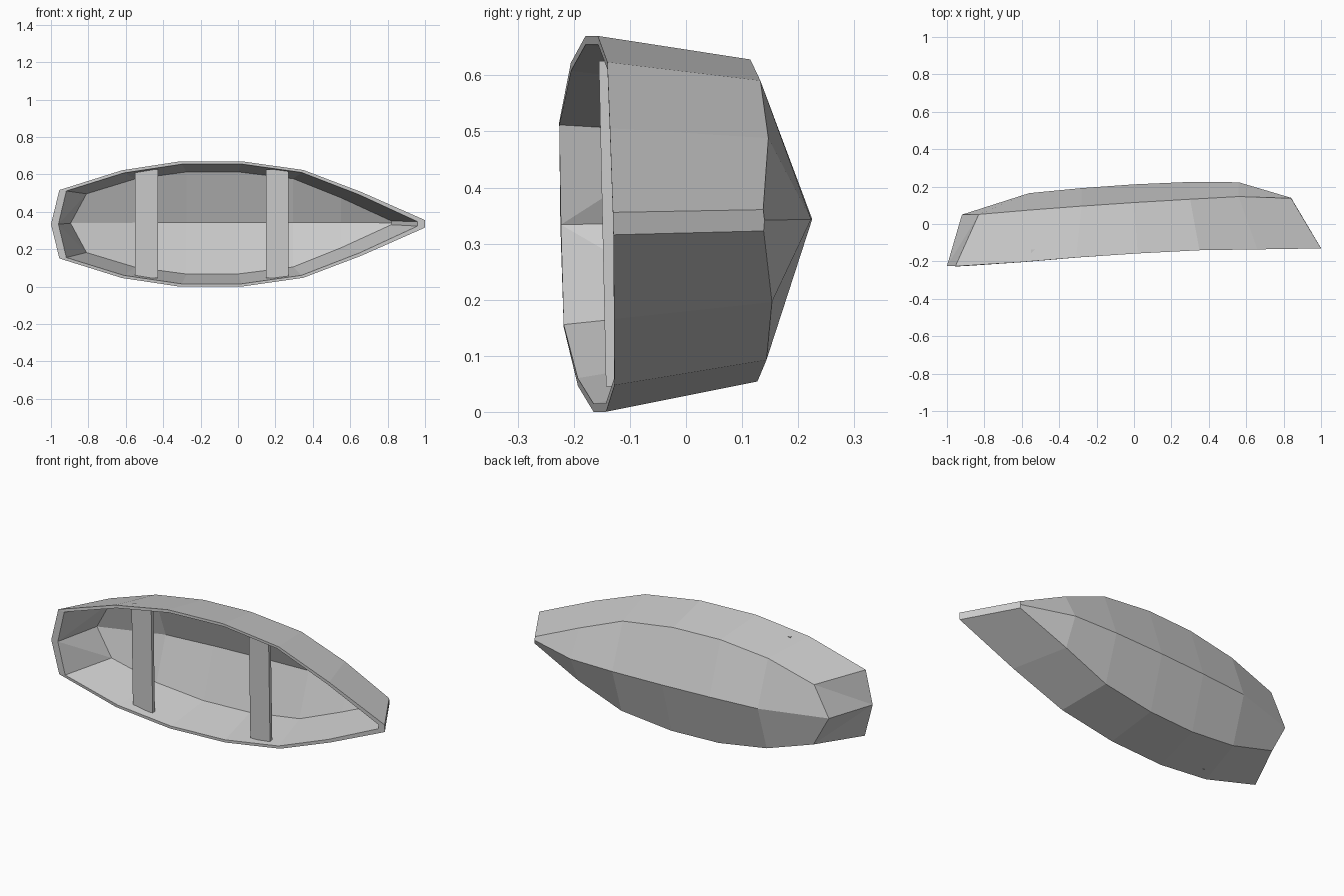
import bpy
import bmesh
from math import sin, cos
from mathutils import Matrix

if "Cube" in bpy.data.objects:
    bpy.data.objects.remove(bpy.data.objects["Cube"], do_unlink=True)

grey = bpy.data.materials.new("weathered_grey")
grey.use_nodes = True
grey.diffuse_color = (0.6, 0.6, 0.6, 1)
bsdf = grey.node_tree.nodes["Principled BSDF"]
bsdf.inputs["Base Color"].default_value = (0.6, 0.6, 0.6, 1)
bsdf.inputs["Roughness"].default_value = 0.8

# The boat rests on its side, leaning slightly about its length
LEAN = Matrix.Translation((0, 0, 0.3386)) @ Matrix.Rotation(0.022, 4, "X")


def finish(name, bm):
    bmesh.ops.recalc_face_normals(bm, faces=bm.faces)
    bm.transform(LEAN)
    mesh = bpy.data.meshes.new(name)
    bm.to_mesh(mesh)
    bm.free()
    mesh.materials.append(grey)
    ob = bpy.data.objects.new(name, mesh)
    bpy.context.collection.objects.link(ob)
    return ob


# Stations from stern to bow: (x, depth, half width) of each hull line
rim = [(-.955, -.222, .183), (-.62, -.199, .288), (-.31, -.172, .335), (.02, -.15, .335),
       (.35, -.134, .288), (.66, -.132, .17), (1, -.13, .02)]
chine = [(-.83, .055, .166), (-.56, .08, .25), (-.28, .102, .287), (0, .121, .287),
         (.3, .138, .249), (.56, .15, .146), (.84, .138, .019)]
keel = [(-.92, .05), (-.56, .165), (-.28, .192), (0, .212), (.3, .225), (.56, .223), (.84, .14)]
rim_in = [(-.918, .178), (-.61, .274), (-.3, .32), (.02, .32), (.34, .275), (.65, .155), (.96, .012)]
chine_in = [(-.81, .157), (-.55, .236), (-.275, .273), (0, .273), (.295, .236), (.55, .134), (.82, .01)]
keel_x_in = [-.895, -.55, -.275, 0, .295, .55, .82]
FLOOR = 0.02


def shell(bm, rims, chines, keels, stern_tip):
    """Loft five points per station, then close the stern and the bow."""
    rows = []
    for (rx, ry, rw), (cx, cy, cw), (kx, ky) in zip(rims, chines, keels):
        section = [(rx, ry, rw), (cx, cy, cw), (kx, ky, 0), (cx, cy, -cw), (rx, ry, -rw)]
        rows.append([bm.verts.new(p) for p in section])
    for a, b in zip(rows, rows[1:]):
        for i in range(4):
            bm.faces.new((a[i], a[i + 1], b[i + 1], b[i]))
    tip = bm.verts.new(stern_tip)
    top, up, mid, low, bottom = rows[0]
    for tri in ((tip, top, up), (tip, up, mid), (tip, mid, low), (tip, low, bottom)):
        bm.faces.new(tri)
    bm.faces.new(rows[-1])
    # Closed loop of the open edge, starting at the stern tip
    return [tip] + [r[0] for r in rows] + [r[4] for r in reversed(rows)]


# Hull: outer skin, inner skin and the flat gunwale joining them
bm = bmesh.new()
outer = shell(bm, rim, chine, keel, (-1, -.224, 0))
inner = shell(bm,
              [(x, r[1], w) for (x, w), r in zip(rim_in, rim)],
              [(x, c[1] - FLOOR, w) for (x, w), c in zip(chine_in, chine)],
              [(x, k[1] - FLOOR) for x, k in zip(keel_x_in, keel)],
              (-.96, -.223, 0))
for i in range(len(outer)):
    j = (i + 1) % len(outer)
    bm.faces.new((outer[i], outer[j], inner[j], inner[i]))
finish("hull", bm)


# Seats: thin planks across the hull just below the gunwale
def plank(name, x, y):
    bm = bmesh.new()
    bmesh.ops.create_cube(bm, size=1)
    bm.transform(Matrix.Translation((x, y, 0)) @ Matrix.Diagonal((.122, .02, .58, 1)))
    finish(name, bm)


plank("rear_seat", -.49, -.139)
plank("front_seat", .21, -.1)
